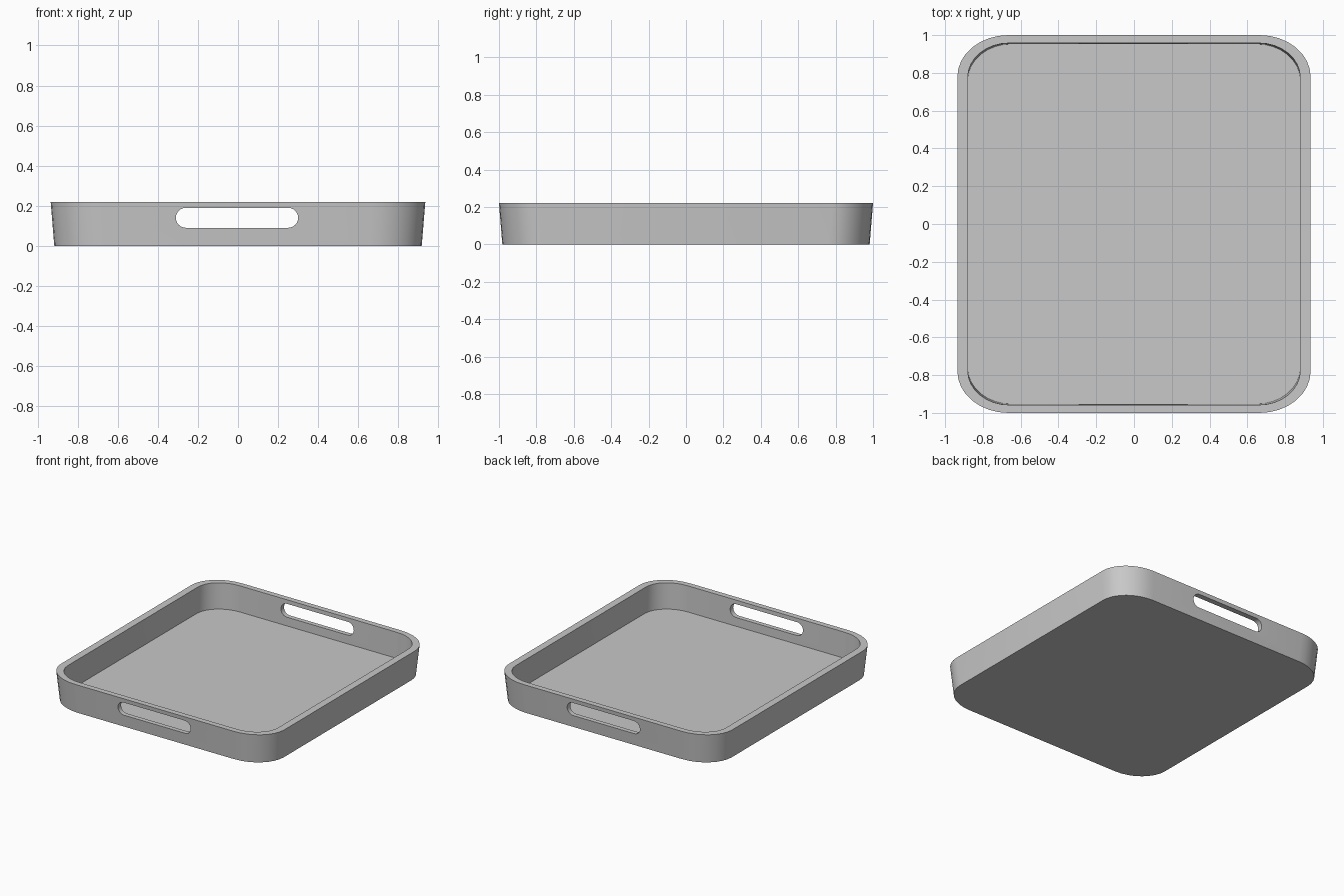
import bpy, bmesh, math

cube = bpy.data.objects.get("Cube")
if cube:
    bpy.data.objects.remove(cube, do_unlink=True)

grey = bpy.data.materials.new("light grey")
grey.use_nodes = True
colour = (0.58, 0.58, 0.58, 1)
grey.diffuse_color = colour
grey.node_tree.nodes["Principled BSDF"].inputs["Base Color"].default_value = colour


def rounded_loop(bm, hx, hy, rx, ry, z, n=8):
    """Ring of vertices: a rectangle with elliptical corners."""
    ring = []
    for q, (sx, sy) in enumerate([(1, 1), (-1, 1), (-1, -1), (1, -1)]):
        for i in range(n + 1):
            a = (q + i / n) * math.pi / 2
            ring.append(bm.verts.new((sx * (hx - rx) + rx * math.cos(a),
                                      sy * (hy - ry) + ry * math.sin(a), z)))
    return ring


def bridge(bm, lower, upper):
    for i in range(len(lower)):
        j = (i + 1) % len(lower)
        bm.faces.new((lower[i], lower[j], upper[j], upper[i]))


def finish(bm, name):
    bmesh.ops.recalc_face_normals(bm, faces=bm.faces)
    mesh = bpy.data.meshes.new(name)
    bm.to_mesh(mesh)
    bm.free()
    obj = bpy.data.objects.new(name, mesh)
    bpy.context.collection.objects.link(obj)
    mesh.materials.append(grey)
    return obj


# Tray shell: base, flared outer wall, rim, inner wall and floor
bm = bmesh.new()
loops = [rounded_loop(bm, *p) for p in (
    (0.917, 0.982, 0.265, 0.22, 0.0),
    (0.935, 1.0, 0.27, 0.22, 0.22),
    (0.88, 0.958, 0.22, 0.18, 0.22),
    (0.88, 0.953, 0.23, 0.19, 0.025))]
for lower, upper in zip(loops, loops[1:]):
    bridge(bm, lower, upper)
bm.faces.new(loops[0])
bm.faces.new(loops[-1])
tray = finish(bm, "tray")

# Stadium-shaped cutter for the two handle slots
bm = bmesh.new()
r, half, cx, cz = 0.05, 0.305, -0.005, 0.14
rings = []
for y in (-1.2, 1.2):
    ring = []
    for side, start in ((1, -math.pi / 2), (-1, math.pi / 2)):
        for i in range(13):
            a = start + math.pi * i / 12
            ring.append(bm.verts.new((cx + side * (half - r) + r * math.cos(a), y,
                                      cz + r * math.sin(a))))
    rings.append(ring)
bridge(bm, *rings)
for ring in rings:
    bm.faces.new(ring)
cutter = finish(bm, "handle_slot_cutter")
cutter.hide_render = True

# Cut the slots through the front and back walls
cut = tray.modifiers.new("handle_slots", 'BOOLEAN')
cut.operation = 'DIFFERENCE'
cut.solver = 'EXACT'
cut.object = cutter
bpy.ops.object.select_all(action='DESELECT')
tray.select_set(True)
bpy.context.view_layer.objects.active = tray
bpy.ops.object.modifier_apply(modifier=cut.name)
bpy.data.objects.remove(cutter, do_unlink=True)
bpy.ops.object.shade_smooth_by_angle(angle=math.radians(35))
